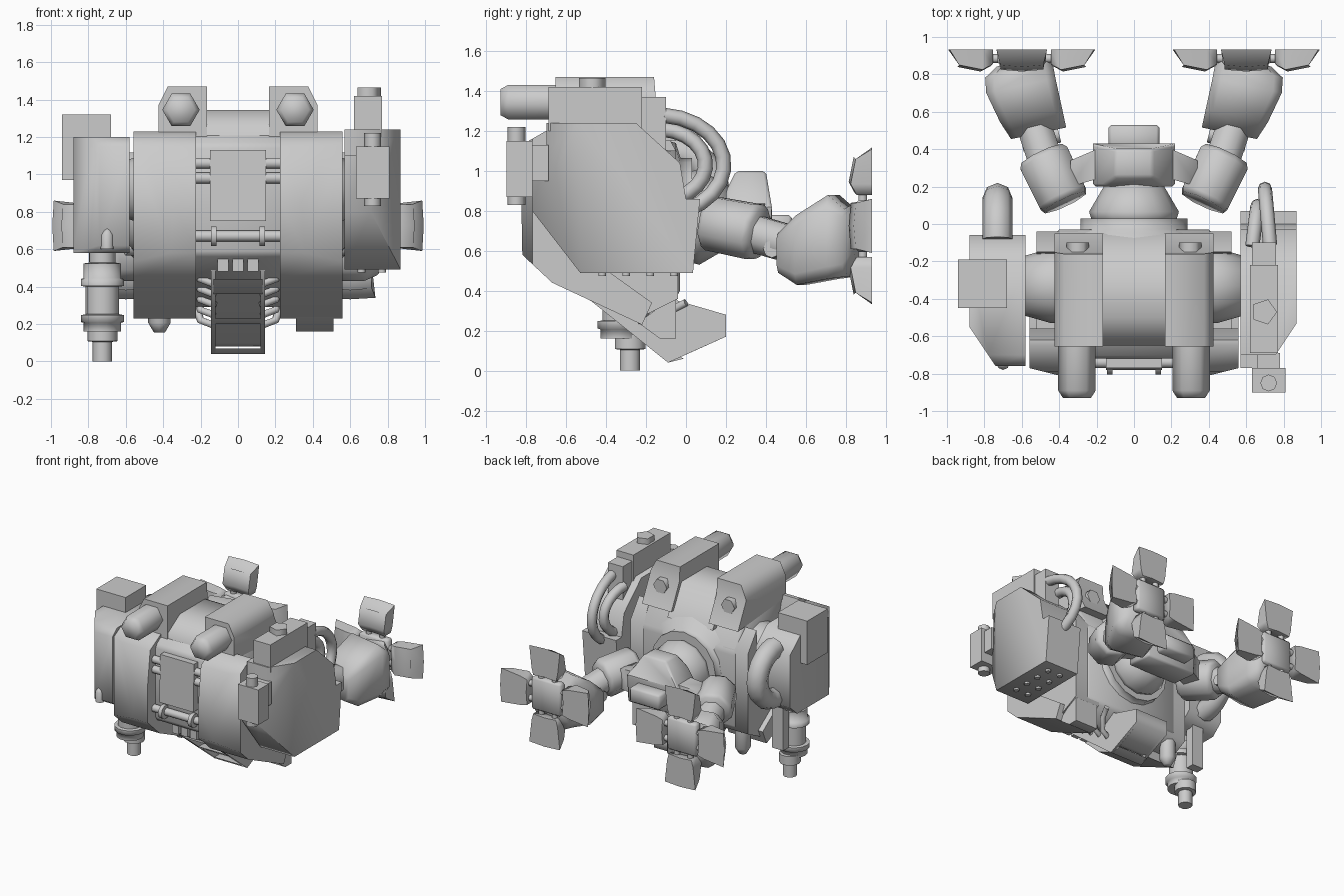
import bpy, bmesh, math
from mathutils import Vector

grey = bpy.data.materials.new("light_grey")
grey.diffuse_color = (0.6, 0.6, 0.6, 1)
Z = Vector((0, 0, 1))


def finish(name, bm, cuts=(), bevel=0.0):
    for point, normal in cuts:
        r = bmesh.ops.bisect_plane(bm, geom=bm.verts[:] + bm.edges[:] + bm.faces[:],
                                   plane_co=point, plane_no=normal, clear_outer=True)
        edges = [e for e in r["geom_cut"] if isinstance(e, bmesh.types.BMEdge)]
        bmesh.ops.holes_fill(bm, edges=edges)
    if bevel:
        bmesh.ops.bevel(bm, geom=bm.edges[:], offset=bevel, segments=1, affect='EDGES', profile=0.5)
    bmesh.ops.recalc_face_normals(bm, faces=bm.faces[:])
    me = bpy.data.meshes.new(name)
    bm.to_mesh(me)
    bm.free()
    me.materials.append(grey)
    ob = bpy.data.objects.new(name, me)
    bpy.context.collection.objects.link(ob)
    bpy.ops.object.select_all(action='DESELECT')
    ob.select_set(True)
    bpy.context.view_layer.objects.active = ob
    bpy.ops.object.shade_smooth_by_angle(angle=math.radians(75))
    return ob


def loft(name, rings, cuts=(), bevel=0.0):
    """Skin a list of equal-length closed rings and cap both ends."""
    bm = bmesh.new()
    rows = [[bm.verts.new(p) for p in ring] for ring in rings]
    n = len(rows[0])
    for a, b in zip(rows, rows[1:]):
        for i in range(n):
            bm.faces.new((a[i], a[(i + 1) % n], b[(i + 1) % n], b[i]))
    bm.faces.new(rows[0][::-1])
    bm.faces.new(rows[-1])
    return finish(name, bm, cuts, bevel)


def side_prism(name, pts, x0, x1, cuts=(), bevel=0.0):
    return loft(name, [[(x, y, z) for y, z in pts] for x in (x0, x1)], cuts, bevel)


def box(name, x0, x1, y0, y1, z0, z1, bevel=0.0):
    return side_prism(name, [(y0, z0), (y1, z0), (y1, z1), (y0, z1)], x0, x1, (), bevel)


def lathe(name, start, end, profile, n=12, turn=0.0):
    """Round part along start-end; profile is (fraction, radius)."""
    a, b = Vector(start), Vector(end)
    d = (b - a).normalized()
    u = d.cross(Z) if abs(d.z) < 0.9 else Vector((1, 0, 0))
    u.normalize()
    v = u.cross(d)
    return loft(name, [[a.lerp(b, t) + r * (u * math.cos(turn + math.tau * i / n) +
                        v * math.sin(turn + math.tau * i / n)) for i in range(n)]
                       for t, r in profile])


def rod(name, a, b, r, n=12, turn=0.0):
    return lathe(name, a, b, [(0, r), (1, r)], n, turn)


def tube(name, pts, r, n=8):
    """Bent hose lying mostly in the side plane."""
    pts = [Vector(p) for p in pts]
    rings = []
    for i, p in enumerate(pts):
        d = (pts[min(i + 1, len(pts) - 1)] - pts[max(i - 1, 0)]).normalized()
        u = Vector((1, 0, 0))
        u = (u - d * u.dot(d)).normalized()
        v = d.cross(u)
        rings.append([p + r * (u * math.cos(math.tau * k / n) + v * math.sin(math.tau * k / n))
                      for k in range(n)])
    return loft(name, rings)


# torso core, raised top and waist ring
side_prism("torso_core", [(-0.72, 1.16), (-0.72, 0.57), (-0.2, 0.28), (-0.03, 0.38), (-0.03, 0.98),
                          (-0.15, 1.2), (-0.3, 1.3), (-0.6, 1.24)], -0.42, 0.42, (), 0.02)
side_prism("torso_top", [(-0.65, 1.12), (-0.65, 1.25), (-0.5, 1.345), (-0.18, 1.345), (-0.05, 1.1)],
           -0.2, 0.2)
lathe("torso_back", (0, -0.2, 0.78), (0, 0.03, 0.78), [(0, 0.4), (0.65, 0.36), (0.75, 0.285), (1, 0.285)], 16)
side_prism("chest_plate", [(-0.77, 1.13), (-0.78, 0.75), (-0.7, 0.75), (-0.7, 1.13)], -0.15, 0.15)
for z in (1.06, 0.98, 0.67):
    rod("chest_pipe", (-0.25, -0.74, z), (0.25, -0.74, z), 0.03, 10)

# lower jaw: side walls around a recessed core, with cross bars
jaw = [(-0.58, 0.5), (-0.54, 0.4), (-0.09, 0.04), (0.2, 0.17), (0.2, 0.28), (-0.04, 0.35), (-0.2, 0.5)]
for s in (-1, 1):
    side_prism("jaw_wall", jaw, *sorted((s * 0.12, s * 0.145)))
side_prism("jaw_core", [(-0.5, 0.48), (-0.06, 0.1), (0.0, 0.08), (0.2, 0.17), (0.2, 0.28), (-0.04, 0.35), (-0.2, 0.5)],
           -0.125, 0.125)
for z, h in ((0.04, 0.03), (0.2, 0.03), (0.36, 0.08)):
    y = -0.09 - (z - 0.04) * 1.25
    side_prism("jaw_bar", [(y, z), (y + 0.08, z + 0.02), (y + 0.06, z + h), (y - h * 1.25, z + h)], -0.13, 0.13)
for i in range(3):
    box("jaw_tooth", -0.11 + 0.08 * i, -0.05 + 0.08 * i, -0.68, -0.56, 0.48, 0.56)

# pelvis and waist
lathe("waist", (0, 0.0, 0.77), (0, 0.22, 0.77), [(0, 0.22), (0.3, 0.24), (1, 0.15)], 12)
side_prism("pelvis", [(0.2, 0.62), (0.2, 0.9), (0.25, 1.0), (0.4, 1.0), (0.43, 0.82), (0.43, 0.6)],
           -0.22, 0.22, [((s * 0.22, 0, 0.82), (s * 0.15, 0, 0.1)) for s in (-1, 1)], 0.015)
box("tail_block", -0.135, 0.135, 0.38, 0.53, 0.66, 0.78, 0.015)

for s in (-1, 1):
    # chest slabs with sloping lower ends
    lo, hi = sorted((s * 0.225, s * 0.56))
    side_prism("chest_slab", [(-0.65, 1.23), (-0.79, 1.15), (-0.825, 0.85), (-0.82, 0.58), (-0.67, 0.44),
                              (-0.22, 0.23), (-0.17, 0.34), (-0.56, 0.62), (-0.56, 1.0), (-0.62, 1.23)], lo, hi,
               [((s * 0.56, -0.77, 0), (s * 0.04, -0.16, 0))])
    # back shoulder plate, lower flank and tapered shoulder
    side_prism("torso_flank", [(-0.62, 0.62), (-0.2, 0.28), (-0.04, 0.36), (-0.04, 1.0), (-0.15, 1.15),
                               (-0.17, 0.76), (-0.6, 0.76)], *sorted((s * 0.3, s * 0.52)))
    lathe("shoulder_axle", (s * 0.4, -0.33, 0.92), (s * 0.62, -0.33, 0.92), [(0, 0.2), (0.2, 0.2), (1, 0.15)], 12)
    rod("pipe_collar", (s * 0.115, -0.75, 0.67), (s * 0.145, -0.75, 0.67), 0.055, 10)

    # cannons above the chest
    x0, x1 = sorted((s * 0.165, s * 0.425))
    side_prism("cannon_housing", [(-0.655, 1.2), (-0.655, 1.47), (-0.16, 1.47), (-0.15, 1.35), (-0.05, 1.15)],
               x0, x1, [((s * 0.375, 0, 1.47), (s * 0.12, 0, 0.06))])
    lathe("cannon_barrel", (s * 0.305, -0.93, 1.345), (s * 0.305, -0.6, 1.345),
          [(0, 0.075), (0.12, 0.1), (1, 0.1)], 6)
    rod("housing_bolt", (s * 0.3, -0.17, 1.3), (s * 0.3, -0.1, 1.3), 0.06, 6)

    # ribs around the jaw
    for i in range(5):
        y = -0.5 + 0.09 * i
        z = 0.44 - 0.055 * i
        tube("rib", [(s * 0.12, y, z - 0.03), (s * 0.2, y + 0.02, z), (s * 0.23, y + 0.06, z + 0.08),
                     (s * 0.26, y + 0.14, z + 0.12)], 0.022, 6)

    # leg: hip bracket, hip drum, shin, knee pin
    loft("hip_bracket", [[(s * 0.2, 0.24, 0.66), (s * 0.2, 0.4, 0.66), (s * 0.2, 0.4, 0.84), (s * 0.2, 0.24, 0.84)],
                         [(s * 0.34, 0.2, 0.64), (s * 0.34, 0.34, 0.64), (s * 0.34, 0.34, 0.8), (s * 0.34, 0.2, 0.8)]])
    lathe("hip_drum", (s * 0.37, 0.115, 0.74), (s * 0.49, 0.37, 0.69),
          [(0, 0.13), (0.1, 0.145), (0.9, 0.15), (1, 0.13)], 8, math.pi / 8)
    lathe("shin", (s * 0.47, 0.33, 0.69), (s * 0.55, 0.57, 0.62), [(0, 0.1), (0.6, 0.1), (1, 0.09)], 8, math.pi / 8)
    rod("knee_pin", (s * 0.4, 0.48, 0.61), (s * 0.6, 0.43, 0.61), 0.045, 8)

    # ankle shell
    rings = []
    for c, w, dn, up in (((0.51, 0.485, 0.61), 0.155, 0.12, 0.08), ((0.55, 0.58, 0.61), 0.175, 0.18, 0.17),
                         ((0.605, 0.74, 0.66), 0.195, 0.2, 0.22), ((0.615, 0.82, 0.68), 0.19, 0.21, 0.13),
                         ((0.6, 0.87, 0.71), 0.14, 0.15, 0.13)):
        u = Vector((0.95, -0.2, 0)) * w
        ring = [(-1, -0.7), (-0.75, -1), (0.75, -1), (1, -0.7), (1, 0.7), (0.75, 1), (-0.75, 1), (-1, 0.7)]
        pts = [Vector(c) + u * a + Z * (b * (up if b > 0 else dn)) for a, b in ring]
        rings.append([(s * p.x, p.y, p.z) for p in pts])
    loft("ankle_shell", rings)

    # foot: square sole and four flaring toes
    cx, cz = s * 0.6, 0.725
    box("foot_sole", cx - 0.13, cx + 0.13, 0.85, 0.92, cz - 0.13, cz + 0.13, 0.015)
    for k in range(4):
        a = k * math.pi / 2
        out = Vector((math.cos(a), 0, math.sin(a)))
        across = Vector((-math.sin(a), 0, math.cos(a)))
        c = Vector((cx, 0, cz))
        rings = []
        for r0, r1, w0, w1, y in ((0.155, 0.155, 0.1, 0.1, 0.855), (0.21, 0.21, 0.115, 0.115, 0.825),
                                  (0.385, 0.335, 0.135, 0.115, 0.85)):
            rings.append([c + out * r + across * w + Vector((0, h, 0)) for r, w, h in
                          ((r0, -w0, 0.932), (r0 + 0.008, 0, 0.932), (r0, w0, 0.932),
                           (r1, w1, y), (r1 + 0.01, 0, y - 0.01), (r1, -w1, y))])
        loft("toe", rings)
        p = c + out * 0.1 + Vector((0, 0.885, 0))
        for off in (-0.06, 0.06):
            rod("toe_hinge", p + across * off, p + across * off + out * 0.1, 0.025, 6)

# right arm: launcher shell
side_prism("launcher_shell", [(-0.7, 1.24), (-0.25, 1.24), (-0.03, 1.04), (0, 0.86), (0.07, 0.86),
                              (0.035, 0.49), (-0.53, 0.49), (-0.77, 0.8), (-0.77, 1.1), (-0.7, 1.1)],
           0.57, 0.87, [((0.87, -0.53, 0), (0.24, -0.16, 0))])
for i in range(4):
    for x in (0.66, 0.77):
        rod("missile_tip", (x, -0.42 + 0.12 * i, 0.5), (x, -0.42 + 0.12 * i, 0.475), 0.022, 6)
box("launcher_cap", 0.62, 0.77, -0.69, -0.22, 1.2, 1.42)
box("launcher_cap_rear", 0.63, 0.76, -0.24, -0.1, 1.05, 1.37)
rod("cap_knob", (0.695, -0.47, 1.4), (0.695, -0.47, 1.465), 0.07, 5)
for x0, x1, k in ((0.63, 0.66, 0.72), (0.73, 0.7, 1.0)):
    tube("launcher_hose", [(x0 + (x1 - x0) * math.cos(t), -0.14 + 0.33 * k * math.cos(t),
                            1.03 + 0.25 * k * math.sin(t))
                           for t in [math.radians(d) for d in range(85, -66, -15)]], 0.038)
box("launcher_sight", 0.63, 0.81, -0.9, -0.77, 0.87, 1.15)
box("sight_mount", 0.66, 0.78, -0.8, -0.69, 0.95, 1.13)
rod("sight_tube", (0.72, -0.85, 0.83), (0.72, -0.85, 1.22), 0.045, 8)

# left arm: gun pod
side_prism("gun_arm_shell", [(-0.76, 0.62), (-0.76, 1.15), (-0.7, 1.2), (-0.2, 1.2), (-0.06, 1.08), (-0.06, 0.66),
                             (-0.15, 0.58), (-0.7, 0.58)], -0.88, -0.58,
           [((-0.88, -0.55, 0), (-0.21, -0.14, 0))])
box("shoulder_box", -0.94, -0.68, -0.45, -0.19, 0.97, 1.32)
tube("arm_hose", [(-0.73, -0.08 + 0.22 * math.cos(t), 0.9 + 0.2 * math.sin(t))
                  for t in [math.radians(d) for d in range(90, -91, -18)]], 0.08)
lathe("arm_gun", (-0.725, -0.33, 0.62), (-0.725, -0.33, 0.16),
      [(0, 0.07), (0.2, 0.07), (0.21, 0.1), (0.38, 0.1), (0.39, 0.115), (0.47, 0.115), (0.48, 0.09),
       (0.8, 0.09), (0.81, 0.115), (0.89, 0.115), (0.9, 0.1), (1, 0.1)], 14)
lathe("gun_barrel", (-0.725, -0.28, 0.18), (-0.725, -0.28, 0.0), [(0, 0.08), (0.4, 0.08), (0.42, 0.052), (1, 0.052)], 10)
box("gun_guide", -0.77, -0.67, -0.2, -0.13, 0.26, 0.6)
lathe("arm_lamp", (-0.7, -0.745, 0.6), (-0.7, -0.745, 0.71), [(0, 0.035), (0.7, 0.035), (1, 0.015)], 8)

# small feet under the torso
side_prism("underside_block", [(-0.24, 0.24), (-0.13, 0.16), (-0.05, 0.16), (-0.05, 0.38)], 0.31, 0.51)
lathe("underside_capsule", (-0.42, -0.12, 0.36), (-0.42, -0.12, 0.155), [(0, 0.06), (0.75, 0.06), (1, 0.03)], 8)
